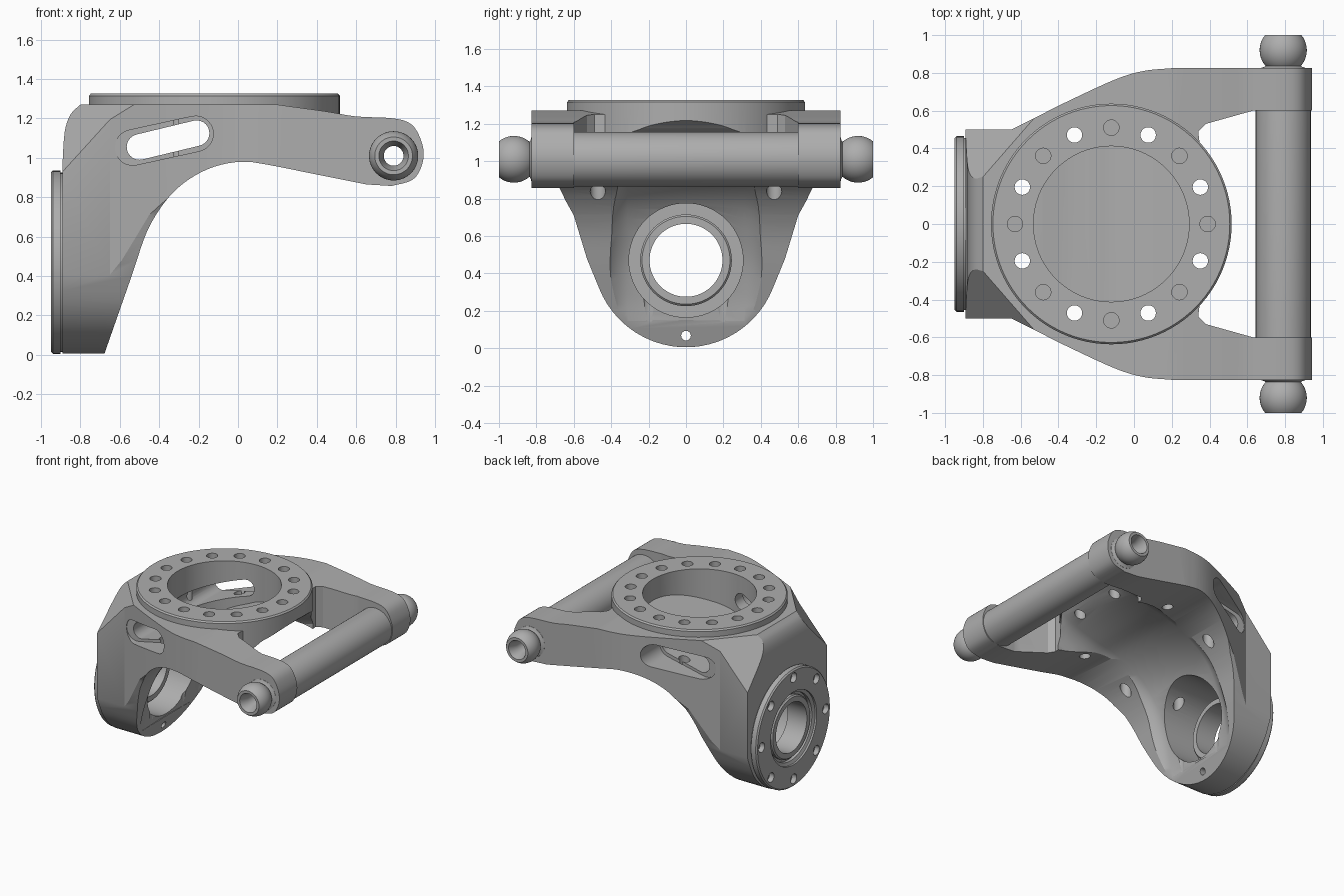
import bpy, bmesh, math
from mathutils import Vector, Matrix

cube = bpy.data.objects.get("Cube")
if cube:
    bpy.data.objects.remove(cube, do_unlink=True)

grey = bpy.data.materials.new("cast_grey")
grey.use_nodes = True
grey.diffuse_color = (0.42, 0.42, 0.42, 1)
grey.node_tree.nodes["Principled BSDF"].inputs["Base Color"].default_value = grey.diffuse_color

# Axis order: (u, v, extrusion) placed into x, y, z
PLACE = {"x": lambda u, v, w: (w, u, v),
         "y": lambda u, v, w: (u, w, v),
         "z": lambda u, v, w: (u, v, w)}


def finish(name, bm):
    bmesh.ops.recalc_face_normals(bm, faces=bm.faces)
    mesh = bpy.data.meshes.new(name)
    bm.to_mesh(mesh)
    bm.free()
    obj = bpy.data.objects.new(name, mesh)
    bpy.context.collection.objects.link(obj)
    mesh.materials.append(grey)
    return obj


def loft(name, sections, axis):
    """Capped solid through (outline, position) sections of equal point count."""
    bm = bmesh.new()
    put = PLACE[axis]
    rings = [[bm.verts.new(put(u, v, w)) for u, v in pts] for pts, w in sections]
    bm.faces.new(rings[0])
    bm.faces.new(rings[-1])
    for low, high in zip(rings, rings[1:]):
        for i in range(len(low)):
            j = (i + 1) % len(low)
            bm.faces.new((low[i], low[j], high[j], high[i]))
    return finish(name, bm)


def prism(name, pts, axis, a, b):
    return loft(name, [(pts, a), (pts, b)], axis)


def circle(r, cu, cv, n):
    return [(cu + r * math.cos(math.tau * k / n), cv + r * math.sin(math.tau * k / n))
            for k in range(n)]


def disc(name, r, axis, cu, cv, a, b, n=64):
    return prism(name, circle(r, cu, cv, n), axis, a, b)


def lathe(name, profile, axis, cu, cv, n=64):
    """Closed (radius, position) profile turned about an axis through cu, cv."""
    bm = bmesh.new()
    put = PLACE[axis]
    rings = [[bm.verts.new(put(u, v, w)) for u, v in circle(r, cu, cv, n)] for r, w in profile]
    for p, q in zip(rings, rings[1:] + rings[:1]):
        for i in range(n):
            j = (i + 1) % n
            bm.faces.new((p[i], p[j], q[j], q[i]))
    return finish(name, bm)


def slot(p, q, r, a, b):
    """Rounded slot cutter running along y."""
    p, q = Vector(p), Vector(q)
    base = math.atan2(q.y - p.y, q.x - p.x)
    pts = []
    for c, start in ((q, base - math.pi / 2), (p, base + math.pi / 2)):
        pts += [(c.x + r * math.cos(start + math.pi * k / 12),
                 c.y + r * math.sin(start + math.pi * k / 12)) for k in range(13)]
    return prism("slot_cutter", pts, "y", a, b)


def spline(pts, steps=4):
    """Smooth open path through the points."""
    v = [Vector(p) for p in pts]
    v = [2 * v[0] - v[1]] + v + [2 * v[-1] - v[-2]]
    out = []
    for a, b, c, d in zip(v, v[1:], v[2:], v[3:]):
        for k in range(steps):
            t = k / steps
            out.append(tuple(0.5 * (2 * b + (c - a) * t + (2 * a - 5 * b + 4 * c - d) * t * t
                                    + (3 * b - a - 3 * c + d) * t ** 3)))
    return out + [tuple(v[-2])]


def boolean(obj, other, op="DIFFERENCE"):
    mod = obj.modifiers.new("cut", "BOOLEAN")
    mod.operation, mod.solver, mod.object = op, "EXACT", other
    bpy.context.view_layer.update()
    deps = bpy.context.evaluated_depsgraph_get()
    mesh = bpy.data.meshes.new_from_object(obj.evaluated_get(deps))
    obj.modifiers.clear()
    obj.data = mesh
    bpy.data.objects.remove(other, do_unlink=True)


def mirrored(half):
    return half + [(u, -v) for u, v in reversed(half)]


# Main body: side, plan and end outlines intersected
arch = spline([(-.68, 0), (-.54, .4), (-.46, .63), (-.36, .79), (-.25, .89), (-.12, .955),
               (.02, .98), (.15, .965), (.4, .915), (.65, .865)])
cap = spline([(.78, .857), (.88, .885), (.925, .94), (.943, 1.02), (.925, 1.1),
              (.88, 1.17), (.79, 1.2), (.6, 1.21), (.45, 1.235), (.2, 1.27)])
crown = spline([(-.8, 1.27), (-.85, 1.22), (-.88, 1.13), (-.892, .95)])
body = prism("main_body", arch + cap + crown + [(-.892, 0)], "y", -.9, .9)

RING_X = -.12
flank = spline([(-.65, .5), (-.5, .575), (-.35, .65), (-.1, .765), (.05, .81), (.2, .825)])
front_edge = [(RING_X + .63 * math.cos(a), .63 * math.sin(a))
              for a in (math.radians(d) for d in range(42, 0, -6))]
plan = [(-1, .5)] + flank + [(1, .825), (1, .6), (.63, .6), (.38, .53), (.34, .49)] + front_edge
boolean(body, prism("plan", mirrored(plan), "z", -.1, 1.5), "INTERSECT")

end = [(.5 * math.sin(a), .505 - .5 * math.cos(a)) for a in
       (math.radians(d) for d in range(3, 73, 6))]
end += [(.53, .48), (.6, .71), (.65, .8), (.69, .85), (.84, .852), (.84, 1.5)]
end_all = end + [(-u, v) for u, v in reversed(end)]
boolean(body, prism("end", end_all, "x", -1.1, 1.1), "INTERSECT")

# Slanted shoulders at the back of the body
for s in (1, -1):
    normal = Vector((-.109, .095 * s, .099)).normalized()
    place = Matrix.Translation(Vector((-.89, .5 * s, .93)) + normal)
    bm = bmesh.new()
    bmesh.ops.create_cube(bm, size=2, matrix=place @ normal.to_track_quat("Z", "Y").to_matrix().to_4x4())
    boolean(body, finish("shoulder", bm))

# Raised round flange on top, with a softened rim
flange = loft("flange", [(circle(r, RING_X, 0, 96), z) for r, z in
                         ((.637, 1.14), (.637, 1.315), (.627, 1.326))], "z")
boolean(body, flange, "UNION")

# Trough under the body, its sides rounded by sliding the outline down and forward
under = spline([(.85, 1.45), (.52, 1.22), (.45, 1.165), (.33, 1.1), (.1, 1.03), (-.1, .985),
                (-.3, .89), (-.45, .75), (-.56, .52), (-.615, .3), (-.635, .15)])
under.append((.85, .15))
ROUND = .2
sections = []
for deg in range(-75, 76, 15):
    a = math.radians(deg)
    slide = .7 * ROUND * (1 - math.cos(a))
    y = ROUND * math.sin(a) + math.copysign(.26, deg) * (deg != 0)
    sections.append(([(u + slide, v - slide) for u, v in under], y))
boolean(body, loft("trough", sections, "y"))

# Top bore with a curved floor
floor = spline([(-.7, .8), (-.53, .84), (-.35, .94), (-.2, 1.0), (-.1, 1.04), (.1, 1.09),
                (.33, 1.17)])
bore = prism("bore", floor + [(.33, 1.5), (-.7, 1.5)], "y", -.6, .6)
boolean(bore, disc("bore_round", .412, "z", RING_X, 0, .5, 1.6, 96), "INTERSECT")
boolean(body, bore)

# Flange holes, alternately blind and through
for k in range(16):
    a = math.tau * k / 16
    hx, hy = RING_X + .51 * math.cos(a), .51 * math.sin(a)
    boolean(body, disc("hole", .041, "z", hx, hy, -.1 if k % 2 else 1.26, 1.5, 20))

# Side slots with a wider outer recess
boolean(body, slot((-.5, 1.055), (-.21, 1.125), .065, -1, 1))
for s in (1, -1):
    boolean(body, slot((-.535, 1.052), (-.215, 1.122), .09, .51 * s, s))

# Bearing pocket, shaft opening and lower screw passage
HUB_Z = .47
SCREW_R = .403
boolean(body, disc("pocket", .305, "x", 0, HUB_Z, -.86, .3))
boolean(body, disc("opening", .24, "x", 0, HUB_Z, -1, -.5))
boolean(body, disc("passage", .026, "x", 0, HUB_Z - SCREW_R, -1, -.4, 16))

# Back plate with a stepped recess and a circle of screw holes
plate = lathe("back_plate", [(.2, -.88), (.455, -.88), (.455, -.9), (.465, -.9), (.465, -.94),
                             (.455, -.95), (.29, -.95), (.29, -.935), (.265, -.925),
                             (.265, -.9), (.2, -.9)], "x", 0, HUB_Z, 80)
for k in range(8):
    a = math.tau * k / 8
    u, v = SCREW_R * math.cos(a), HUB_Z + SCREW_R * math.sin(a)
    boolean(plate, disc("screw", .038, "x", u, v, -1, -.91, 20))
boolean(plate, disc("shank", .026, "x", 0, HUB_Z - SCREW_R, -1, -.8, 16))

tube = lathe("bearing_tube", [(.195, -.93), (.235, -.93), (.245, -.92), (.245, -.77),
                              (.235, -.76), (.195, -.76)], "x", 0, HUB_Z)

# Cross rod with ball ends, hollow throughout
ball = [(.125 * math.cos(a), .92 + .125 * math.sin(a)) for a in
        (math.radians(d) for d in range(-48, 41, 8))]
half = [(.146, .61), (.13, .8), (.12, .826), (.1, .832), (.087, .842)] + ball
half += [(.09, 1.0), (.075, 1.0), (.05, .93)]
profile = half + [(r, -w) for r, w in reversed(half)]
rod = lathe("cross_rod", profile, "y", .79, 1.01)

# Clear the rod bore through the arm ends
boolean(body, disc("rod_clearance", .1, "y", .79, 1.01, -1, 1))

for obj in (body, plate, tube, rod):
    obj.data.materials.clear()
    obj.data.materials.append(grey)
    bpy.ops.object.select_all(action="DESELECT")
    obj.select_set(True)
    bpy.context.view_layer.objects.active = obj
    bpy.ops.object.shade_smooth_by_angle(angle=math.radians(25))
